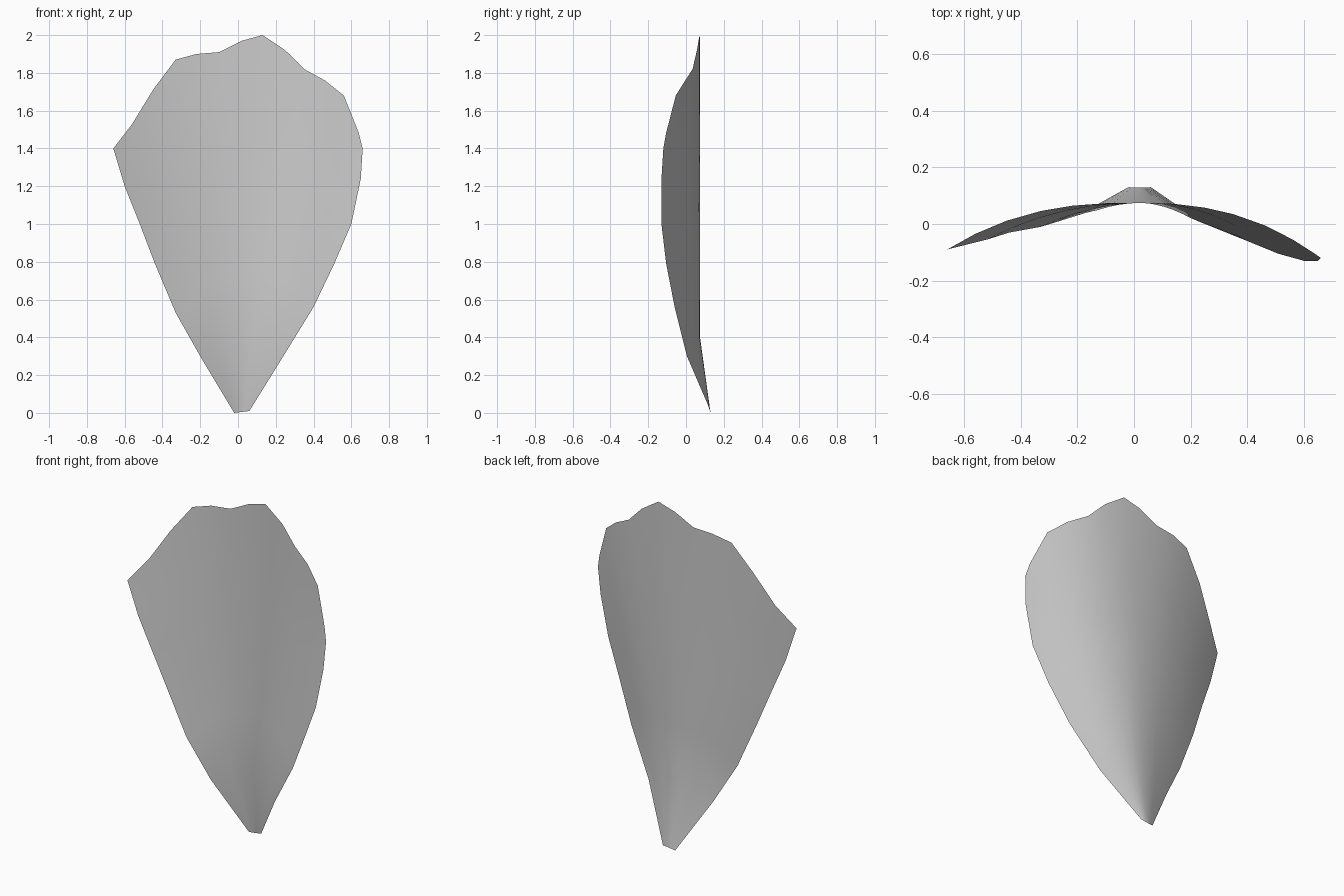
import bpy
import bmesh

cube = bpy.data.objects.get("Cube")
if cube:
    bpy.data.objects.remove(cube, do_unlink=True)

# Rim of the petal: side edges (x, y, z) from stem to widest point, then the wavy top (x, z)
LEFT = [(-.02, .13, 0), (-.2, .03, .3), (-.33, -.01, .53), (-.44, -.03, .79),
        (-.52, -.055, 1), (-.6, -.075, 1.2), (-.66, -.09, 1.4)]
RIGHT = [(.06, .13, .01), (.24, .005, .3), (.4, -.06, .56), (.51, -.105, .79),
         (.6, -.13, 1), (.65, -.13, 1.24), (.66, -.12, 1.4)]
TOP = [(-.66, 1.4), (-.56, 1.53), (-.45, 1.71), (-.33, 1.87), (-.22, 1.9),
       (-.1, 1.91), (.02, 1.97), (.13, 2), (.25, 1.92), (.35, 1.82),
       (.46, 1.76), (.56, 1.68), (.64, 1.48), (.66, 1.4)]


def spine(z):
    """Depth of the centre line, bending back near the stem."""
    return .075 + max(0, .35 - z) * .157


def mix(a, b, t):
    return a + (b - a) * t


# Cupped sheet: rows between the side edges, lifted towards the wavy top
bm = bmesh.new()
rows = []
for i, (lo, hi) in enumerate(zip(LEFT, RIGHT)):
    v = i / (len(LEFT) - 1)
    row = []
    for top_x, top_z in TOP:
        u = (top_x + .66) / 1.32
        x = mix(lo[0], hi[0], u)
        z = mix(lo[2], hi[2], u) + v * (top_z - 1.4)
        side = lo if u < .5 else hi
        cup = spine(side[2]) - side[1]
        y = spine(z) - cup * abs(2 * u - 1) ** (1.7 + .8 * v)
        row.append(bm.verts.new((x, y, z)))
    rows.append(row)

for low, high in zip(rows, rows[1:]):
    for j in range(len(TOP) - 1):
        bm.faces.new((low[j], low[j + 1], high[j + 1], high[j]))
for face in bm.faces:
    face.smooth = True

mesh = bpy.data.meshes.new("petal")
bm.to_mesh(mesh)
bm.free()
petal = bpy.data.objects.new("petal", mesh)
bpy.context.collection.objects.link(petal)

# Pale grey surface
grey = bpy.data.materials.new("pale_grey")
grey.use_nodes = True
colour = (.6, .6, .6, 1)
grey.diffuse_color = colour
grey.node_tree.nodes["Principled BSDF"].inputs["Base Color"].default_value = colour
mesh.materials.append(grey)
